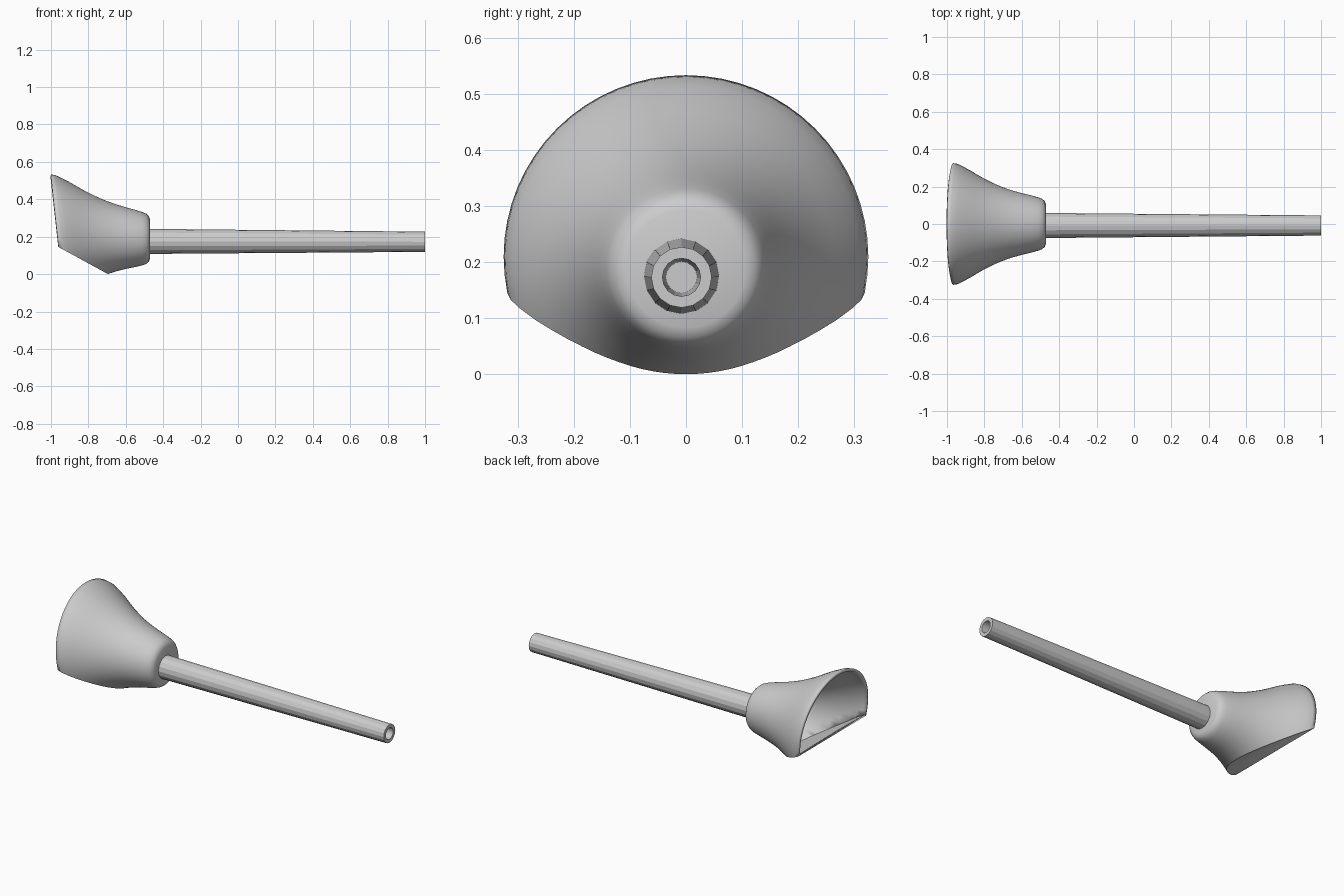
import bpy, bmesh, math
from mathutils import Vector

cube = bpy.data.objects.get("Cube")
if cube:
    bpy.data.objects.remove(cube, do_unlink=True)

grey = bpy.data.materials.new("plain grey")
grey.use_nodes = True
colour = (0.6, 0.6, 0.6, 1)
grey.diffuse_color = colour
grey.node_tree.nodes["Principled BSDF"].inputs["Base Color"].default_value = colour


def loft(bm, rings, sides):
    """Skin circles given as (x, z centre, y centre, radius, lean) along x."""
    loops = []
    for x, z, y, r, lean in rings:
        loop = []
        for i in range(sides):
            a = math.tau * i / sides
            up = r * math.cos(a)
            loop.append(bm.verts.new((x - up * math.sin(lean), y + r * math.sin(a),
                                      z + up * math.cos(lean))))
        loops.append(loop)
    for a, b in zip(loops, loops[1:]):
        for i in range(sides):
            j = (i + 1) % sides
            bm.faces.new((a[i], a[j], b[j], b[i]))
    return loops


def finish(bm, name):
    bmesh.ops.recalc_face_normals(bm, faces=bm.faces)
    mesh = bpy.data.meshes.new(name)
    bm.to_mesh(mesh)
    bm.free()
    mesh.materials.append(grey)
    obj = bpy.data.objects.new(name, mesh)
    bpy.context.collection.objects.link(obj)
    return obj


def smooth(obj, degrees):
    bpy.ops.object.select_all(action="DESELECT")
    obj.select_set(True)
    bpy.context.view_layer.objects.active = obj
    bpy.ops.object.shade_smooth_by_angle(angle=math.radians(degrees))


# Flared bell: (x, radius) from the mouth to the neck
profile = [(-0.966, 0.325), (-0.945, 0.322), (-0.915, 0.308), (-0.88, 0.289),
           (-0.84, 0.265), (-0.8, 0.242), (-0.75, 0.217), (-0.7, 0.196),
           (-0.65, 0.179), (-0.6, 0.165), (-0.55, 0.153), (-0.51, 0.142),
           (-0.49, 0.134), (-0.477, 0.122), (-0.47, 0.105)]
rings = []
for x, r in profile:
    t = (x + 0.966) / 0.496
    rings.append((x, 0.21 - 0.022 * t, 0, r, math.radians(6) * (1 - t)))
bm = bmesh.new()
loops = loft(bm, rings, 64)
bm.faces.new(loops[-1])

# Slanted flat underside, cut away and closed with one face
cut = bmesh.ops.bisect_plane(bm, geom=bm.verts[:] + bm.edges[:] + bm.faces[:],
                             plane_co=Vector((-0.96, 0, 0.145)),
                             plane_no=Vector((0.145, 0, 0.265)).normalized(),
                             clear_inner=True)
rim = [g for g in cut["geom_cut"] if isinstance(g, bmesh.types.BMVert)]
right = sorted((v for v in rim if v.co.y < 0), key=lambda v: v.co.x)
left = sorted((v for v in rim if v.co.y >= 0), key=lambda v: -v.co.x)
bm.faces.new(right + left)
bell = finish(bm, "bell")
wall = bell.modifiers.new("wall", "SOLIDIFY")
wall.thickness = 0.015
wall.offset = -1
smooth(bell, 40)

# Tapered handle with a blind hole in its end
bm = bmesh.new()
loops = loft(bm, [(-0.48, 0.175, -0.008, 0.067, 0), (1, 0.173, -0.008, 0.054, 0),
                  (1, 0.173, -0.008, 0.034, 0), (0.7, 0.173, -0.008, 0.028, 0)], 16)
bm.faces.new(loops[0])
bm.faces.new(loops[-1])
handle = finish(bm, "handle")
smooth(handle, 15)
